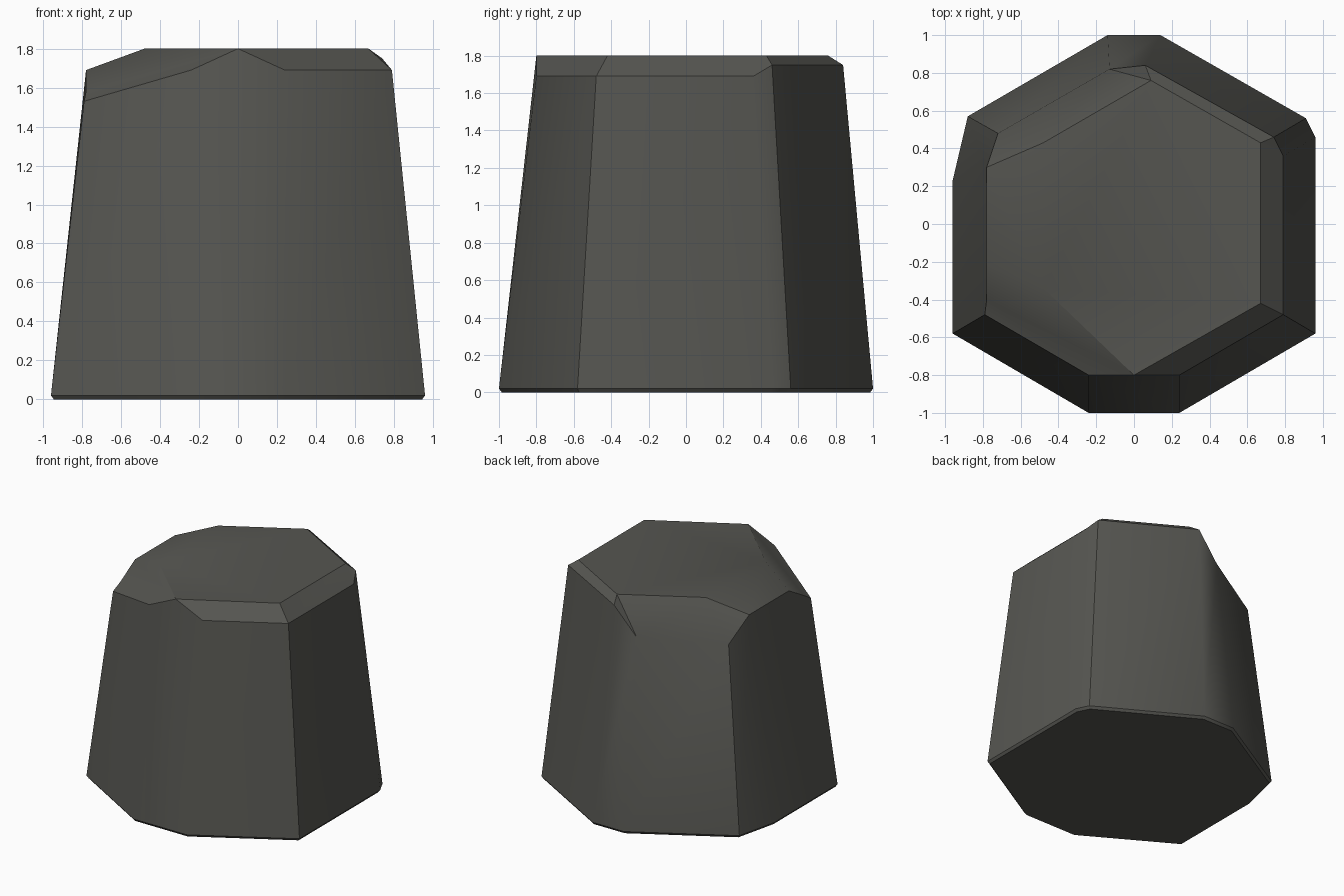
import bpy, bmesh, math

if "Cube" in bpy.data.objects:
    bpy.data.objects.remove(bpy.data.objects["Cube"])

# Stone colour
stone = bpy.data.materials.new("dark grey stone")
stone.diffuse_color = (0.092, 0.092, 0.082, 1)
stone.use_nodes = True
stone.node_tree.nodes["Principled BSDF"].inputs["Base Color"].default_value = stone.diffuse_color

# Ten-sided foot outline, counter-clockwise from the front left
foot = [(-.24, -1), (.24, -1), (.96, -.58), (.96, .46), (.91, .56),
        (.14, 1), (-.14, 1), (-.88, .57), (-.96, .23), (-.96, -.58)]
# Matching upper rim, uneven where the corners are chipped
rim = [(-.24, -.8, 1.69), (.24, -.8, 1.69), (.79, -.48, 1.69), (.79, .36, 1.69),
       (.74, .46, 1.75), (.06, .84, 1.75), (-.13, .82, 1.53), (-.72, .48, 1.50),
       (-.78, .3, 1.69), (-.79, -.48, 1.53)]
# Extra rim points on the chipped left side
chip = [(-.78, -.21, 1.69), (-.78, -.4, 1.58)]
# Flat top outline
top = [(0, -.8), (.67, -.42), (.67, .43), (.09, .76), (-.48, .43), (-.48, -.34)]

bm = bmesh.new()
S = [bm.verts.new((x * .985, y * .985, 0)) for x, y in foot]
F = [bm.verts.new((x, y, .02)) for x, y in foot]
R = [bm.verts.new(p) for p in rim]
C = [bm.verts.new(p) for p in chip]
T = [bm.verts.new((x, y, 1.8)) for x, y in top]

# Underside, foot bevel and walls
bm.faces.new(S[::-1])
n = len(foot)
for i in range(n):
    j = (i + 1) % n
    bm.faces.new((S[i], S[j], F[j], F[i]))
    upper = [R[j], R[i]]
    if i == 0:
        upper = [R[1], T[0], R[0]]
    elif i == 8:
        upper = [R[9], C[1], C[0], R[8]]
    bm.faces.new([F[i], F[j]] + upper)

# Top and chamfers
for face in (T,
             (R[1], R[2], T[1], T[0]), (R[2], R[3], T[2], T[1]), (R[3], R[4], T[2]),
             (R[4], R[5], T[3], T[2]), (R[5], R[6], T[3]), (R[6], R[7], T[4], T[3]),
             (R[7], R[8], T[4]), (R[8], C[0], T[5], T[4]),
             (C[0], C[1], T[0], T[5]), (C[1], R[9], R[0], T[0])):
    bm.faces.new(face)
bmesh.ops.recalc_face_normals(bm, faces=bm.faces)

mesh = bpy.data.meshes.new("stone_block")
bm.to_mesh(mesh)
bm.free()
mesh.materials.append(stone)
block = bpy.data.objects.new("stone_block", mesh)
bpy.context.collection.objects.link(block)
bpy.context.view_layer.objects.active = block
block.select_set(True)
bpy.ops.object.shade_smooth_by_angle(angle=math.radians(35))
